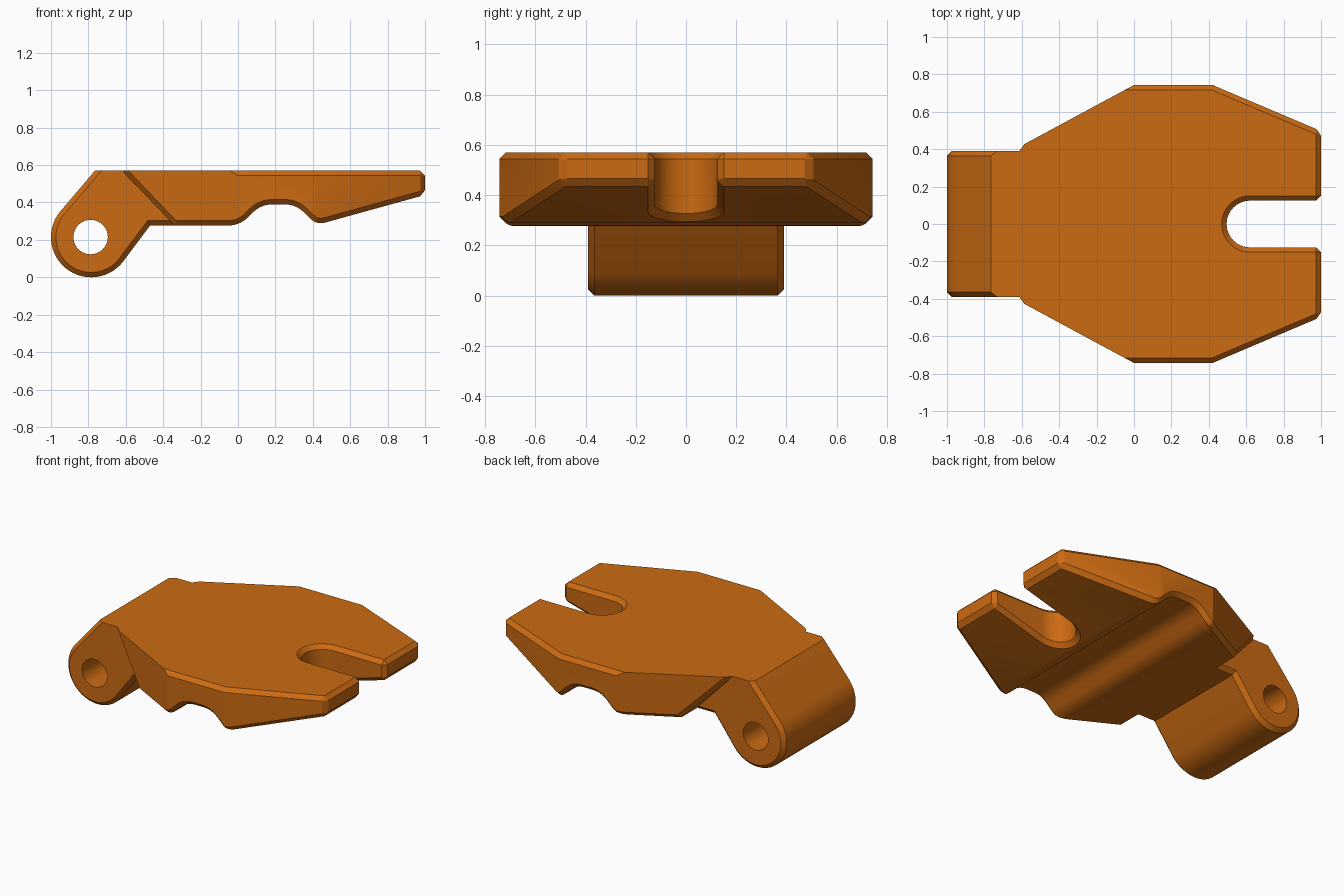
import bpy, bmesh, math
from mathutils import Vector

if "Cube" in bpy.data.objects:
    bpy.data.objects.remove(bpy.data.objects["Cube"])

CHAMFER = 0.026
TOP, LOW = 0.57, 0.277

orange = bpy.data.materials.new("orange")
orange.diffuse_color = (0.60, 0.145, 0.006, 1)
orange.use_nodes = True
orange.node_tree.nodes["Principled BSDF"].inputs["Base Color"].default_value = orange.diffuse_color


def prism(name, points, axis, lo, hi):
    """Extrude a 2D outline along y (points are x,z) or z (points are x,y)."""
    bm = bmesh.new()
    place = (lambda p, h: (p[0], h, p[1])) if axis == 'y' else (lambda p, h: (p[0], p[1], h))
    a = [bm.verts.new(place(p, lo)) for p in points]
    b = [bm.verts.new(place(p, hi)) for p in points]
    bm.faces.new(a)
    bm.faces.new(b)
    n = len(points)
    for i in range(n):
        j = (i + 1) % n
        bm.faces.new((a[i], a[j], b[j], b[i]))
    bmesh.ops.recalc_face_normals(bm, faces=bm.faces)
    me = bpy.data.meshes.new(name)
    bm.to_mesh(me)
    bm.free()
    me.materials.append(orange)
    ob = bpy.data.objects.new(name, me)
    bpy.context.collection.objects.link(ob)
    return ob


def combine(ob, other, operation):
    """Apply a boolean and discard the second body."""
    m = ob.modifiers.new(operation, 'BOOLEAN')
    m.operation, m.object, m.solver = operation, other, 'EXACT'
    deps = bpy.context.evaluated_depsgraph_get()
    me = bpy.data.meshes.new_from_object(ob.evaluated_get(deps))
    ob.modifiers.clear()
    ob.data = me
    bpy.data.objects.remove(other)


def chamfer(ob, rule):
    """Flat bevel on every sharp convex edge accepted by the rule."""
    bm = bmesh.new()
    bm.from_mesh(ob.data)
    bmesh.ops.remove_doubles(bm, verts=bm.verts, dist=1e-5)
    bm.normal_update()
    edges = []
    for e in bm.edges:
        if len(e.link_faces) != 2 or e.calc_face_angle(0) < math.radians(32):
            continue
        mid = (e.verts[0].co + e.verts[1].co) / 2
        if rule(e, mid, [abs(f.normal.y) for f in e.link_faces]):
            edges.append(e)
    bmesh.ops.bevel(bm, geom=edges, offset=CHAMFER, offset_type='OFFSET', segments=1,
                    profile=0.5, affect='EDGES', clamp_overlap=False, material=-1)
    bm.to_mesh(ob.data)
    bm.free()


def fillet(prev, corner, nxt, t, segs=5):
    """Points of an arc that rounds a corner, with tangent length t."""
    p, c, n = Vector(prev), Vector(corner), Vector(nxt)
    u, v = (p - c).normalized(), (n - c).normalized()
    half = u.angle(v) / 2
    r = t * math.tan(half)
    bis = (u + v).normalized()
    centre = c + bis * (t / math.cos(half))
    a0 = math.atan2(*(c + u * t - centre).yx)
    a1 = math.atan2(*(c + v * t - centre).yx)
    sweep = (a1 - a0 + math.pi) % (2 * math.pi) - math.pi
    return [(centre.x + r * math.cos(a0 + sweep * i / segs),
             centre.y + r * math.sin(a0 + sweep * i / segs)) for i in range(segs + 1)]


# plate: side profile with the notch underneath
under = [(-0.34, LOW), (0.01, LOW), (0.123, 0.39), (0.31, 0.39), (0.42, 0.28), (1.1, 0.468)]
profile = [(-0.62, TOP), under[0]]
for i, t in zip(range(1, 5), (0.06, 0.06, 0.06, 0.044)):
    profile += fillet(under[i - 1], under[i], under[i + 1], t)
profile += [under[5], (1.1, TOP)]
plate = prism("clamp_plate", profile, 'y', -1, 1)

# plate: top outline with the open slot
half = [(-0.7, 0.366), (0, 0.743), (0.42, 0.743), (1, 0.497), (1, 0.125)]
slot = [(0.62 + 0.125 * math.cos(a), 0.125 * math.sin(a))
        for a in (math.pi / 2 + math.pi * i / 16 for i in range(17))]
outline = half + slot + [(x, -y) for x, y in reversed(half)]
combine(plate, prism("outline_cutter", outline, 'z', -0.3, 1), 'INTERSECT')


def plate_rule(e, mid, ny):
    if mid.x < 0.9 and max(ny) < 0.05:
        return False                      # folds running across the width stay crisp
    if mid.z > TOP - 0.005 and mid.x < -0.005:
        return False                      # top edge of the rear taper is not chamfered
    return e.is_convex


chamfer(plate, plate_rule)

# hinge lug: round end with two tangent flanks
CX, CZ, R = -0.785, 0.215, 0.215
shoulder, heel = (-0.765, TOP), (-0.47, LOW)


def tangent(p, side):
    dx, dz = p[0] - CX, p[1] - CZ
    return math.atan2(dz, dx) + side * math.acos(R / math.hypot(dx, dz))


a0, a1 = tangent(shoulder, 1), tangent(heel, -1) + 2 * math.pi
lug_profile = [(CX + R * math.cos(a0 + (a1 - a0) * i / 28),
                CZ + R * math.sin(a0 + (a1 - a0) * i / 28)) for i in range(29)]
lug_profile += [heel, (-0.25, LOW), (-0.25, 0.45), (-0.55, TOP), shoulder]
lug = prism("hinge_lug", lug_profile, 'y', -0.39, 0.39)
chamfer(lug, lambda e, mid, ny: max(ny) > 0.9 and mid.z < TOP - 0.01
        and not (mid.x > -0.6 and mid.z > 0.3))

# join, then drill the hinge pin hole
combine(plate, lug, 'UNION')
hole = [(CX - 0.003 + 0.092 * math.cos(math.tau * i / 40),
         CZ + 0.092 * math.sin(math.tau * i / 40)) for i in range(40)]
combine(plate, prism("pin_hole_cutter", hole, 'y', -1, 1), 'DIFFERENCE')

# smooth the rounded parts, keep the chamfers sharp
bpy.ops.object.select_all(action='DESELECT')
plate.select_set(True)
bpy.context.view_layer.objects.active = plate
bpy.ops.object.shade_smooth_by_angle(angle=math.radians(26))
